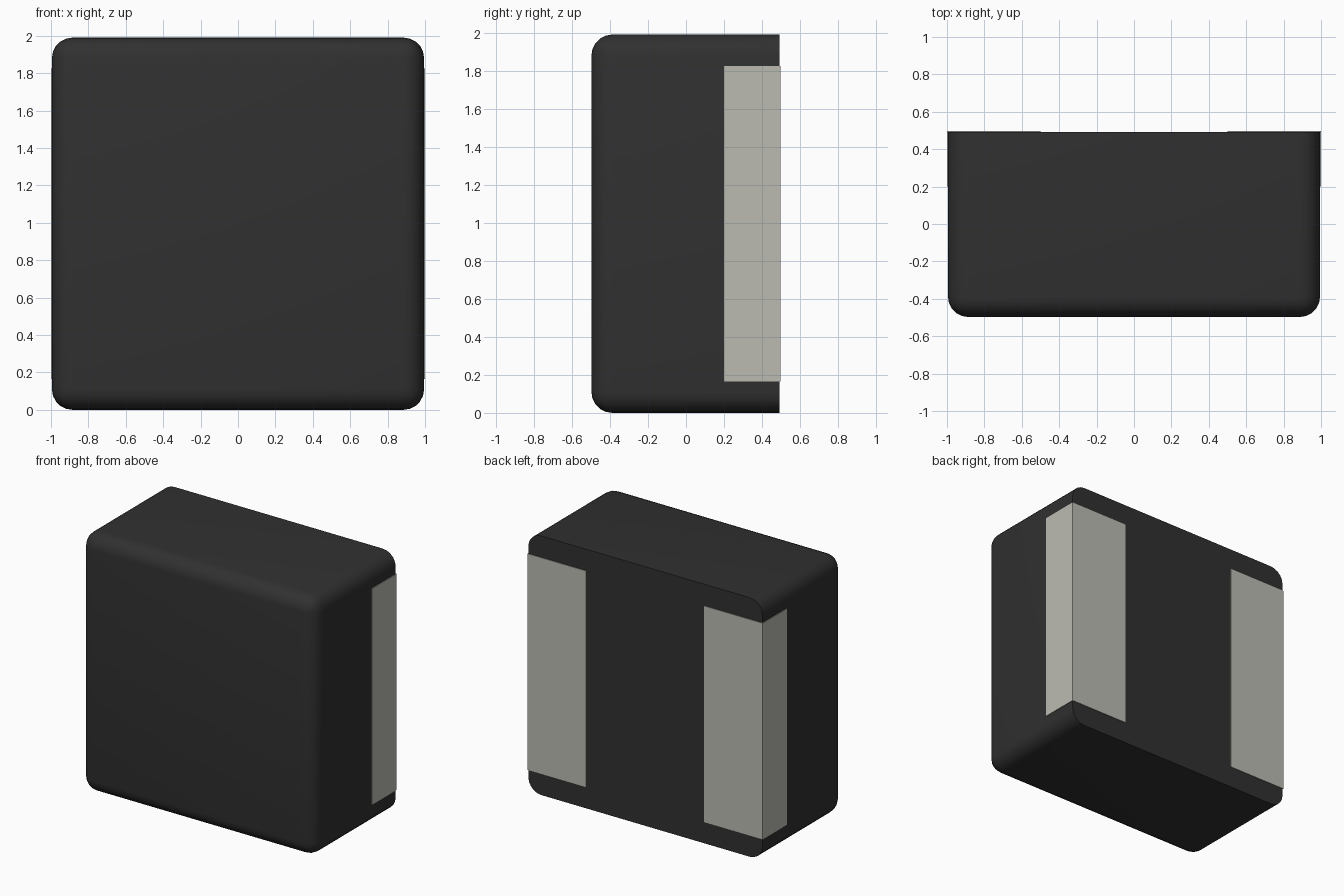
import bpy, bmesh
from mathutils import Matrix, Vector

if "Cube" in bpy.data.objects:
    bpy.data.objects.remove(bpy.data.objects["Cube"])

BACK = 0.4925
MID_Z = 0.995


def material(name, rgb):
    m = bpy.data.materials.new(name)
    m.diffuse_color = (*rgb, 1)
    m.use_nodes = True
    m.node_tree.nodes["Principled BSDF"].inputs["Base Color"].default_value = m.diffuse_color
    return m


def add_object(name, bm, mat):
    bmesh.ops.recalc_face_normals(bm, faces=bm.faces)
    mesh = bpy.data.meshes.new(name)
    bm.to_mesh(mesh)
    bm.free()
    mesh.materials.append(mat)
    obj = bpy.data.objects.new(name, mesh)
    bpy.context.collection.objects.link(obj)
    return obj


black = material("black_casing", (0.03, 0.03, 0.03))
metal = material("tinned_metal", (0.5, 0.5, 0.45))

# Casing: block rounded on every edge except those of the flat back
bm = bmesh.new()
bmesh.ops.create_cube(bm, size=1, matrix=Matrix.Translation((0, -0.0025, MID_Z))
                      @ Matrix.Diagonal((1.99, 0.99, 1.99, 1)))
edges = [e for e in bm.edges if min(v.co.y for v in e.verts) < 0]
bmesh.ops.bevel(bm, geom=edges, offset=0.11, segments=5, profile=0.5, affect='EDGES')
casing = add_object("casing", bm, black)
bpy.context.view_layer.objects.active = casing
casing.select_set(True)
bpy.ops.object.shade_smooth_by_angle(angle=0.6)

# Terminals: L-shaped metal strips wrapping from the sides onto the back
profile = [(1.0, 0.2), (1.0, BACK + 0.005), (0.5, BACK + 0.005),
           (0.5, BACK - 0.015), (0.98, BACK - 0.015), (0.98, 0.2)]
for side, s in (("left", -1), ("right", 1)):
    bm = bmesh.new()
    face = bm.faces.new([bm.verts.new((s * x, y, MID_Z - 0.83)) for x, y in profile])
    ext = bmesh.ops.extrude_face_region(bm, geom=[face], use_keep_orig=True)
    verts = [g for g in ext["geom"] if isinstance(g, bmesh.types.BMVert)]
    bmesh.ops.translate(bm, verts=verts, vec=Vector((0, 0, 1.66)))
    add_object(side + "_terminal", bm, metal)
